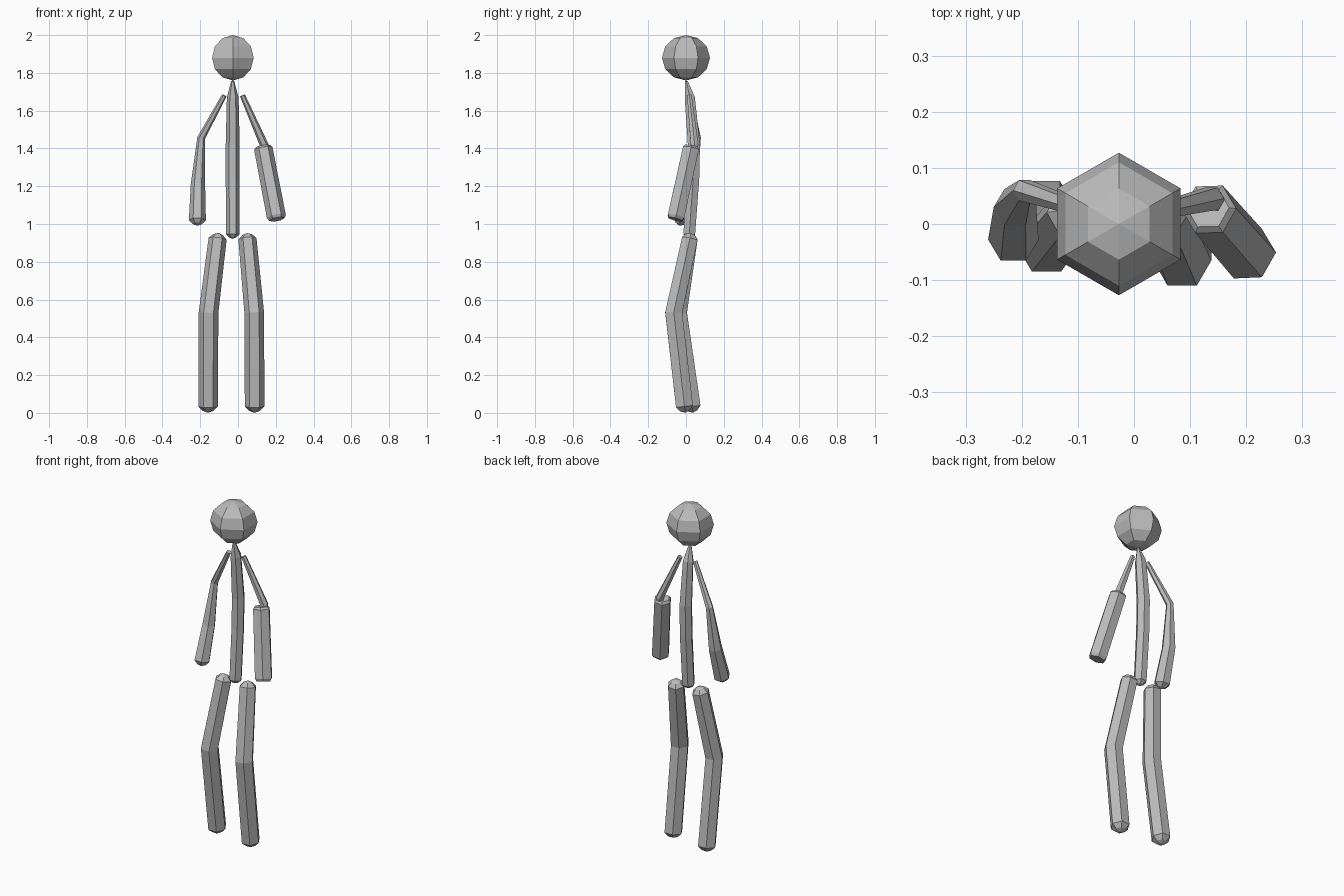
import bpy, bmesh, math
from mathutils import Vector

cube = bpy.data.objects.get("Cube")
if cube:
    bpy.data.objects.remove(cube, do_unlink=True)

SIDES = 6
grey = bpy.data.materials.new("plain_grey")
grey.use_nodes = True
colour = (0.5, 0.5, 0.5, 1)
grey.diffuse_color = colour
grey.node_tree.nodes["Principled BSDF"].inputs["Base Color"].default_value = colour


def add_object(name, bm):
    bmesh.ops.recalc_face_normals(bm, faces=bm.faces)
    mesh = bpy.data.meshes.new(name)
    bm.to_mesh(mesh)
    bm.free()
    mesh.materials.append(grey)
    obj = bpy.data.objects.new(name, mesh)
    bpy.context.collection.objects.link(obj)
    return obj


def limb(name, path, dome_start=False, dome_end=False):
    """Six-sided tube through (x, y, z, radius) stations, with faceted domes."""
    pts = [Vector(p[:3]) for p in path]
    radii = [p[3] for p in path]
    first = (pts[0] - pts[1]).normalized()
    last = (pts[-1] - pts[-2]).normalized()
    tangents = []
    for i in range(len(pts)):
        before = (pts[i] - pts[i - 1]).normalized() if i else -first
        after = (pts[i + 1] - pts[i]).normalized() if i < len(pts) - 1 else last
        tangents.append((before + after).normalized())
    stations = list(zip(pts, radii, tangents))
    if dome_start:
        stations.insert(0, (pts[0] + first * radii[0] * 0.45, radii[0] * 0.55, -first))
    if dome_end:
        stations.append((pts[-1] + last * radii[-1] * 0.45, radii[-1] * 0.55, last))

    bm = bmesh.new()
    rings = []
    for centre, radius, tangent in stations:
        u = Vector((1, 0, 0))
        u = (u - tangent * u.dot(tangent)).normalized()
        v = tangent.cross(u)
        angles = [2 * math.pi * k / SIDES for k in range(SIDES)]
        rings.append([bm.verts.new(centre + (u * math.cos(a) + v * math.sin(a)) * radius)
                      for a in angles])
    for a, b in zip(rings, rings[1:]):
        for k in range(SIDES):
            n = (k + 1) % SIDES
            bm.faces.new((a[k], a[n], b[n], b[k]))
    # Close each end with a flat cap or a shallow point
    for ring, domed, tip in ((rings[0], dome_start, pts[0] + first * radii[0] * 0.65),
                             (rings[-1], dome_end, pts[-1] + last * radii[-1] * 0.65)):
        if domed:
            pole = bm.verts.new(tip)
            for k in range(SIDES):
                bm.faces.new((ring[k], ring[(k + 1) % SIDES], pole))
        else:
            bm.faces.new(ring)
    return add_object(name, bm)


# Head: coarse faceted ball, slightly flattened
bm = bmesh.new()
bmesh.ops.create_uvsphere(bm, u_segments=SIDES, v_segments=6, radius=0.127)
bmesh.ops.scale(bm, vec=(1, 1, 0.945), verts=bm.verts)
bmesh.ops.translate(bm, vec=(-0.027, 0, 1.88), verts=bm.verts)
add_object("head", bm)

# Torso: slim curved spine that narrows to the neck
limb("torso", [(-0.028, 0.002, 1.757, 0.008), (-0.028, 0.02, 1.67, 0.031),
               (-0.028, 0.042, 1.42, 0.037), (-0.028, 0.038, 1.24, 0.037),
               (-0.028, 0.017, 0.945, 0.036)], dome_end=True)

# Arms: the right is one tapered limb, the left has a heavier forearm
limb("right_arm", [(-0.073, 0.02, 1.68, 0.013), (-0.195, 0.06, 1.455, 0.021),
                   (-0.212, 0.03, 1.21, 0.038), (-0.215, -0.028, 1.02, 0.045)],
     dome_end=True)
limb("left_upper_arm", [(0.024, 0.018, 1.68, 0.014), (0.138, 0.045, 1.42, 0.023),
                        (0.141, 0.04, 1.39, 0.023)])
limb("left_forearm", [(0.132, 0.028, 1.412, 0.038), (0.134, 0.026, 1.4, 0.049),
                      (0.203, -0.053, 1.04, 0.051), (0.206, -0.057, 1.025, 0.042)])

# Legs: bent forward at the knee
limb("right_leg", [(-0.108, 0.02, 0.922, 0.048), (-0.156, -0.04, 0.53, 0.052),
                   (-0.158, 0.032, 0.034, 0.052)], dome_start=True, dome_end=True)
limb("left_leg", [(0.05, 0.02, 0.922, 0.048), (0.086, -0.065, 0.53, 0.052),
                  (0.088, -0.008, 0.034, 0.052)], dome_start=True, dome_end=True)
